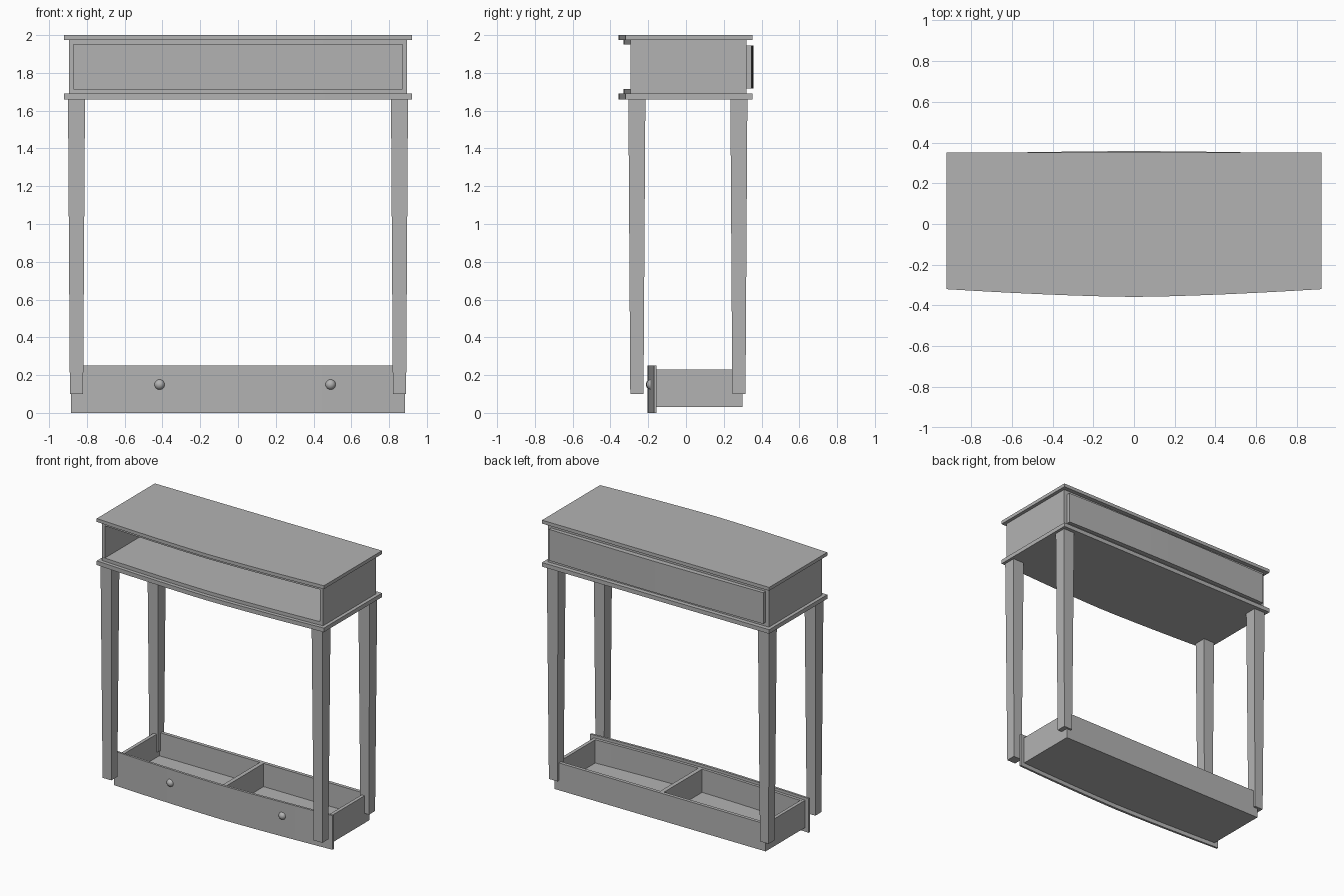
import bpy
import bmesh
from mathutils import Vector

cube = bpy.data.objects.get("Cube")
if cube:
    bpy.data.objects.remove(cube)

# One grey material for the whole table
grey = bpy.data.materials.new("grey")
grey.use_nodes = True
grey.diffuse_color = (0.45, 0.45, 0.45, 1)
grey.node_tree.nodes["Principled BSDF"].inputs["Base Color"].default_value = grey.diffuse_color


def finish(name, bm):
    bmesh.ops.recalc_face_normals(bm, faces=bm.faces)
    mesh = bpy.data.meshes.new(name)
    bm.to_mesh(mesh)
    bm.free()
    mesh.materials.append(grey)
    obj = bpy.data.objects.new(name, mesh)
    bpy.context.collection.objects.link(obj)
    return obj


def bow(x, half, edge, centre):
    """Gentle curve from the edge depth to the centre depth."""
    return centre + (edge - centre) * (abs(x) / half) ** 1.5


def board(name, half, z, front, back, steps=12):
    """Bowed board; front and back are (edge, centre) depths."""
    bm = bmesh.new()
    xs = [half * (2 * i / steps - 1) for i in range(steps + 1)]
    outline = [(x, bow(x, half, *front)) for x in xs]
    if back[0] == back[1]:
        outline += [(half, back[0]), (-half, back[0])]
    else:
        outline += [(x, bow(x, half, *back)) for x in reversed(xs)]
    base = bm.faces.new([bm.verts.new((x, y, z[0])) for x, y in outline])
    top = bmesh.ops.extrude_face_region(bm, geom=[base])["geom"]
    verts = [v for v in top if isinstance(v, bmesh.types.BMVert)]
    bmesh.ops.translate(bm, verts=verts, vec=(0, 0, z[1] - z[0]))
    return finish(name, bm)


def box(name, x, y, z):
    bm = bmesh.new()
    bmesh.ops.create_cube(bm, size=1)
    for v in bm.verts:
        v.co = Vector([a[0] + (a[1] - a[0]) * (c + 0.5) for a, c in zip((x, y, z), v.co)])
    return finish(name, bm)


# Table top and lower moulding
for name, z in (("table_top", (1.975, 2.0)), ("lower_moulding", (1.66, 1.69))):
    board(name, 0.92, z, (-0.32, -0.358), (0.352, 0.352))

# Open-fronted case with a raised back panel
for name, z in (("case_floor", (1.69, 1.715)), ("case_ceiling", (1.95, 1.975))):
    board(name, 0.895, z, (-0.295, -0.33), (0.32, 0.32))
box("case_back", (-0.87, 0.87), (0.295, 0.32), (1.715, 1.95))
board("raised_back_panel", 0.868, (1.717, 1.945), (0.32, 0.32), (0.346, 0.358))

# Lower tray: bowed front, floor, back and divider
board("tray_front", 0.885, (0, 0.25), (-0.17, -0.203), (-0.155, -0.185))
board("tray_inner_front", 0.855, (0.03, 0.23), (-0.156, -0.186), (-0.135, -0.165))
board("tray_floor", 0.855, (0.03, 0.06), (-0.136, -0.166), (0.3, 0.3))
box("tray_back", (-0.855, 0.855), (0.275, 0.3), (0.06, 0.23))
box("tray_divider", (-0.015, 0.015), (-0.165, 0.275), (0.06, 0.23))

for side, s in (("left", 1), ("right", -1)):
    box(side + "_case_side", sorted((s * 0.87, s * 0.895)), (-0.295, 0.32), (1.715, 1.95))
    box(side + "_tray_side", sorted((s * 0.83, s * 0.855)), (-0.135, 0.275), (0.06, 0.23))
    # Square legs, tapering downwards
    for end, y in (("front", -0.26), ("back", 0.28)):
        bm = bmesh.new()
        bmesh.ops.create_cube(bm, size=1)
        for v in bm.verts:
            width, z = (0.09, 1.66) if v.co.z > 0 else (0.07, 0.1)
            v.co = (s * 0.855 + v.co.x * width, y + v.co.y * width, z)
        finish(f"{end}_{side}_leg", bm)

# Round knobs
for name, x in (("right_knob", -0.415), ("left_knob", 0.49)):
    bpy.ops.mesh.primitive_uv_sphere_add(segments=20, ring_count=12, radius=0.028,
                                         location=(x, bow(x, 0.885, -0.17, -0.203) + 0.008, 0.15))
    knob = bpy.context.object
    knob.name = name
    knob.data.materials.append(grey)
    bpy.ops.object.shade_smooth_by_angle()
